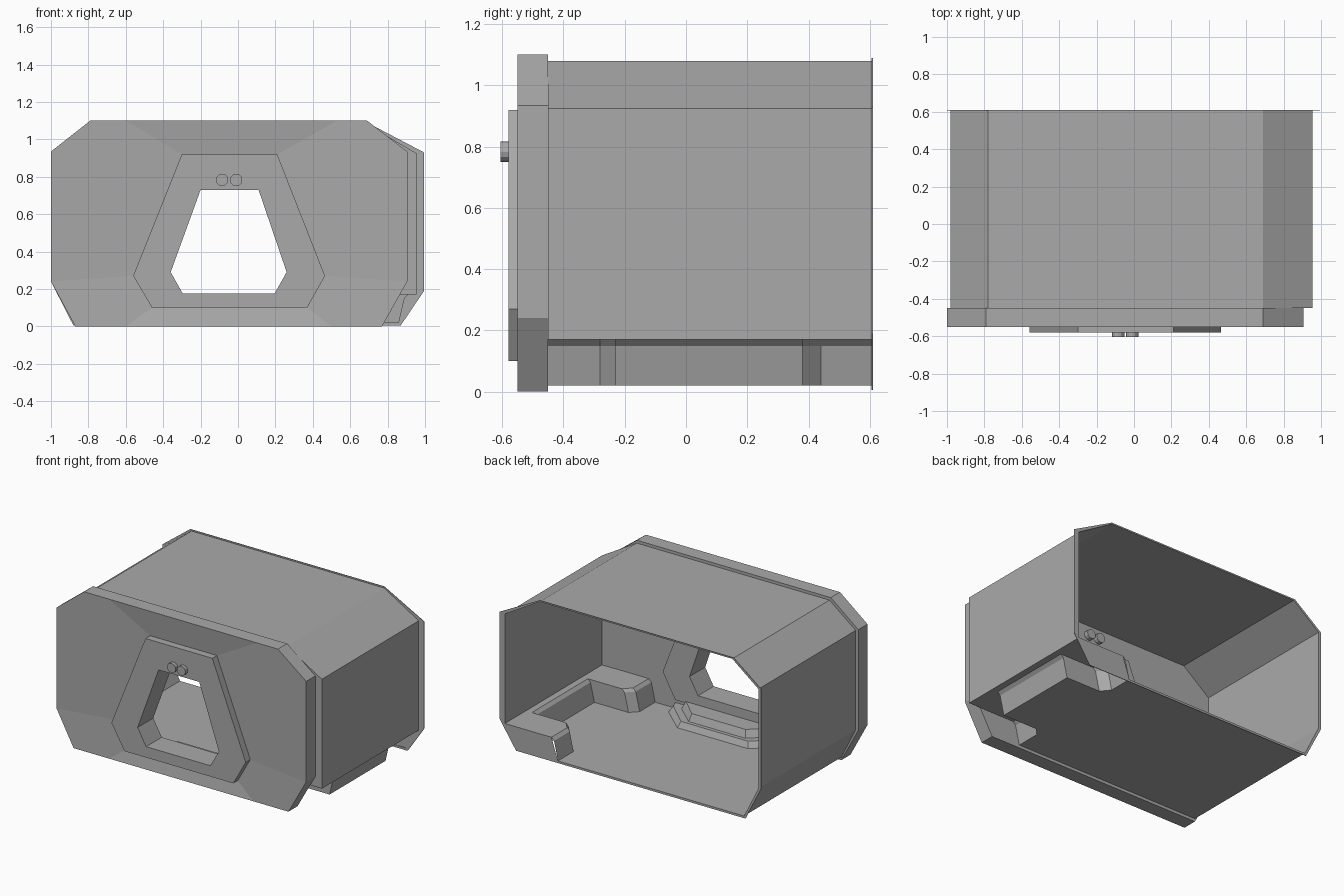
import bpy
import math

cube = bpy.data.objects.get("Cube")
if cube:
    bpy.data.objects.remove(cube, do_unlink=True)

grey = bpy.data.materials.new("plain grey")
grey.use_nodes = True
colour = (0.4, 0.4, 0.4, 1)
grey.diffuse_color = colour
grey.node_tree.nodes["Principled BSDF"].inputs["Base Color"].default_value = colour

FRONT, BACK = -0.45, 0.61
FLOOR = 0.02


def make(name, verts, faces):
    mesh = bpy.data.meshes.new(name)
    mesh.from_pydata(verts, [], faces)
    mesh.materials.append(grey)
    mesh.update()
    obj = bpy.data.objects.new(name, mesh)
    bpy.context.collection.objects.link(obj)
    return obj


def at_y(points, y):
    return [(x, y, z) for x, z in points]


def loft(name, loops, closed=True, around=False):
    """Join equal loops of points; around also joins the last loop to the first."""
    n = len(loops[0])
    verts = [p for loop in loops for p in loop]
    faces = []
    for k in range(len(loops) if around else len(loops) - 1):
        a, b = k * n, (k + 1) % len(loops) * n
        for i in range(n if closed else n - 1):
            j = (i + 1) % n
            faces.append((a + i, a + j, b + j, b + i))
    return make(name, verts, faces)


def prism(name, lower, upper):
    obj = loft(name, [lower, upper])
    n = len(lower)
    verts = lower + upper
    faces = [tuple(p.vertices) for p in obj.data.polygons]
    faces += [tuple(reversed(range(n))), tuple(range(n, 2 * n))]
    obj.data.clear_geometry()
    obj.data.from_pydata(verts, [], faces)
    obj.data.update()
    return obj


# Hull shell, open at the rear and along the lower left bench
section = [(-.87, FLOOR), (-.98, .24), (-.98, .925), (-.78, 1.08),
           (.69, 1.08), (.955, .925), (.955, .17)]
loft("hull_shell", [at_y(section, FRONT), at_y(section, BACK)], closed=False)

# Floor and hollow bench, both following one plan path
path = [(.55, FRONT), (.55, -.28), (.60, -.23), (.86, -.23),
        (.86, .38), (.60, .38), (.55, .44), (.55, BACK)]
floor = [(-.87, FRONT, FLOOR)] + [(x, y, FLOOR) for x, y in path] + [(-.87, BACK, FLOOR)]
make("floor", floor, [tuple(range(len(floor)))])
loft("side_bench", [[(x + dx, y, z) for x, y in path]
                    for dx, z in ((0, FLOOR), (.03, .15), (.05, .17))], closed=False)
for i, (a, b) in enumerate(zip(path, path[1:])):
    if a[1] != b[1]:
        make(f"bench_top_{i}",
             [(a[0] + .05, a[1], .17), (b[0] + .05, b[1], .17),
              (.955, b[1], .17), (.955, a[1], .17)], [(0, 1, 2, 3)])
make("bench_rear_end", at_y([(.55, FLOOR), (.86, FLOOR), (.955, .17), (.60, .17)], BACK),
     [(0, 1, 2, 3)])

# Thin rear rim
rim_in = section + [(.86, FLOOR)]
rim_out = [(-.88, .005), (-1, .24), (-1, .93), (-.79, 1.09),
           (.69, 1.09), (.995, .93), (.995, .19), (.87, .005)]
loft("rear_rim", [at_y(rim_in, BACK - .004), at_y(rim_out, BACK - .004),
                  at_y(rim_out, BACK), at_y(rim_in, BACK)], around=True)

# Hull strip showing beside the front plate
make("hull_front_strip",
     at_y([(.69, 1.08), (.955, .925), (.955, .17), (.86, .17), (.86, .9)], FRONT + .002),
     [(0, 1, 2, 3, 4)])

# Front plate, with its face sloping in to the doorway
door_out = [(-.30, .92), (.21, .92), (.465, .27), (.37, .10), (-.46, .10), (-.56, .27)]
door_in = [(-.20, .73), (.11, .73), (.26, .29), (.195, .175), (-.295, .175), (-.36, .29)]
outline = [(-.6, 1.1), (.53, 1.1), (.69, 1.1), (.905, .935), (.905, .24), (.77, 0),
           (.5, 0), (-.6, 0), (-.87, 0), (-1, .24), (-1, .935), (-.79, 1.1)]
n = len(outline)
fan = [(0, 1, n + 1, n), (1, 2, 3, 4, n + 2, n + 1), (4, 5, 6, n + 3, n + 2),
       (6, 7, n + 4, n + 3), (7, 8, 9, n + 5, n + 4), (9, 10, 11, 0, n, n + 5)]
make("front_plate_face", at_y(outline, -.55) + at_y(door_out, -.53), fan)
make("front_plate_back", at_y(outline, FRONT) + at_y(door_out, FRONT),
     [tuple(reversed(f)) for f in fan])
loft("front_plate_edge", [at_y(outline, -.55), at_y(outline, FRONT)])

# Door frame, going right through the plate
loft("door_frame", [at_y(door_out, -.58), at_y(door_in, -.58),
                    at_y(door_in, -.41), at_y(door_out, -.41)], around=True)

# Two steps inside the doorway
half = [(.47, FRONT), (.45, -.38), (.27, -.22)]
for i, (size, low, high) in enumerate(((1, FLOOR, .06), (.8, .06, .11))):
    plan = [(-.05 + s * x * size, FRONT + (y - FRONT) * size)
            for s, pts in ((1, half), (-1, half[::-1])) for x, y in pts]
    prism(f"door_step_{i + 1}", [(x, y, low) for x, y in plan],
          [(-.05 + (x + .05) * .95, y - .02 * (y > FRONT), high) for x, y in plan])


# Paired round lamps outside and inside
def lamp(name, x, z, y0, y1, radius=.033, sides=12):
    ring = [(x + radius * math.cos(i * math.tau / sides),
             z + radius * math.sin(i * math.tau / sides)) for i in range(sides)]
    prism(name, at_y(ring, y0), at_y(ring, y1))


for i, x in enumerate((-.085, -.01)):
    lamp(f"outer_lamp_{i + 1}", x, .783, -.605, -.57)
    lamp(f"inner_lamp_{i + 1}", x, 1.01, -.46, -.42)

# Make closed parts face outward
import bmesh
for obj in bpy.context.scene.objects:
    if obj.type == "MESH" and obj.name.startswith(("door", "outer", "inner", "rear")):
        bm = bmesh.new()
        bm.from_mesh(obj.data)
        bmesh.ops.recalc_face_normals(bm, faces=bm.faces)
        bm.to_mesh(obj.data)
        bm.free()
